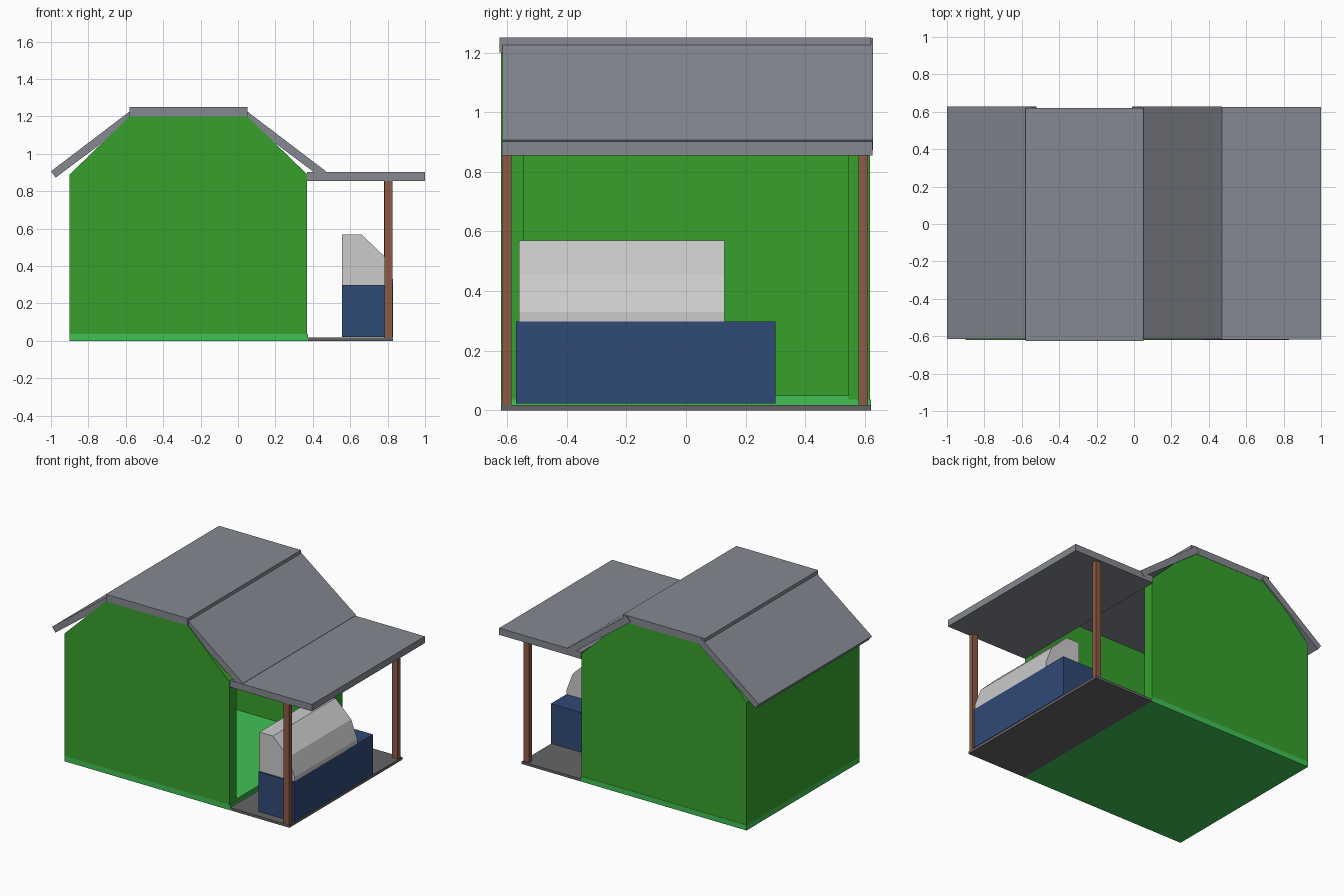
import bpy, bmesh

if "Cube" in bpy.data.objects:
    bpy.data.objects.remove(bpy.data.objects["Cube"])


def material(name, rgb):
    m = bpy.data.materials.new(name)
    m.diffuse_color = (*rgb, 1)
    m.use_nodes = True
    m.node_tree.nodes["Principled BSDF"].inputs["Base Color"].default_value = m.diffuse_color
    return m


GREEN = material("wall_green", (0.038, 0.356, 0.025))
LIGHT = material("floor_green", (0.051, 0.533, 0.089))
BLUE = material("box_blue", (0.03, 0.067, 0.184))
BROWN = material("post_brown", (0.27, 0.105, 0.06))
SLATE = material("roof_slate", (0.235, 0.25, 0.283))
STONE = material("porch_grey", (0.13, 0.13, 0.13))


def prism(name, profile, y0, y1, mat=None):
    """Extrude an x-z outline along y."""
    bm = bmesh.new()
    face = bm.faces.new([bm.verts.new((x, y0, z)) for x, z in profile])
    new = bmesh.ops.extrude_face_region(bm, geom=[face])["geom"]
    bmesh.ops.translate(bm, vec=(0, y1 - y0, 0),
                        verts=[v for v in new if isinstance(v, bmesh.types.BMVert)])
    bmesh.ops.recalc_face_normals(bm, faces=bm.faces[:])
    mesh = bpy.data.meshes.new(name)
    bm.to_mesh(mesh)
    bm.free()
    if mat:
        mesh.materials.append(mat)
    ob = bpy.data.objects.new(name, mesh)
    bpy.context.collection.objects.link(ob)
    return ob


def box(name, x0, x1, y0, y1, z0, z1, mat=None):
    return prism(name, [(x0, z0), (x1, z0), (x1, z1), (x0, z1)], y0, y1, mat)


# House floor: base slab with a raised inner floor
box("house_base", -0.9, 0.375, -0.62, 0.62, 0, 0.037, LIGHT)
box("house_floor", -0.825, 0.37, -0.545, 0.545, 0.037, 0.05, LIGHT)

# Walls: two gable ends and the left side; the right side is open
gable = [(-0.9, 0.037), (0.37, 0.037), (0.37, 0.89),
         (0.05, 1.2), (-0.58, 1.2), (-0.9, 0.89)]
prism("front_wall", gable, -0.62, -0.545, GREEN)
prism("back_wall", gable, 0.545, 0.618, GREEN)
box("left_wall", -0.9, -0.825, -0.545, 0.545, 0.037, 0.89, GREEN)

# Main roof: flat top and two mirrored slopes
MID = -0.265
box("roof_top", -0.58, 0.05, -0.625, 0.62, 1.2, 1.25, SLATE)
slope = [(0.47, 0.907), (0.02, 1.249), (-0.01, 1.213), (0.445, 0.873)]
prism("right_roof_slope", slope, -0.615, 0.627, SLATE)
prism("left_roof_slope", [(2 * MID - x, z) for x, z in slope], -0.615, 0.627, SLATE)

# Porch: roof, floor and posts
box("porch_roof", 0.37, 1.0, -0.617, 0.625, 0.855, 0.902, SLATE)
box("porch_floor", 0.375, 0.83, -0.62, 0.62, 0, 0.018, STONE)
box("front_post", 0.782, 0.826, -0.618, -0.585, 0.018, 0.855, BROWN)
box("back_post", 0.78, 0.824, 0.578, 0.611, 0.018, 0.855, BROWN)

# Storage box with a bevelled cover on top
box("storage_box", 0.557, 0.829, -0.57, 0.3, 0.022, 0.298, BLUE)
prism("box_cover", [(0.557, 0.298), (0.828, 0.298), (0.828, 0.33),
                    (0.78, 0.455), (0.66, 0.57), (0.557, 0.57)], -0.56, 0.13)
